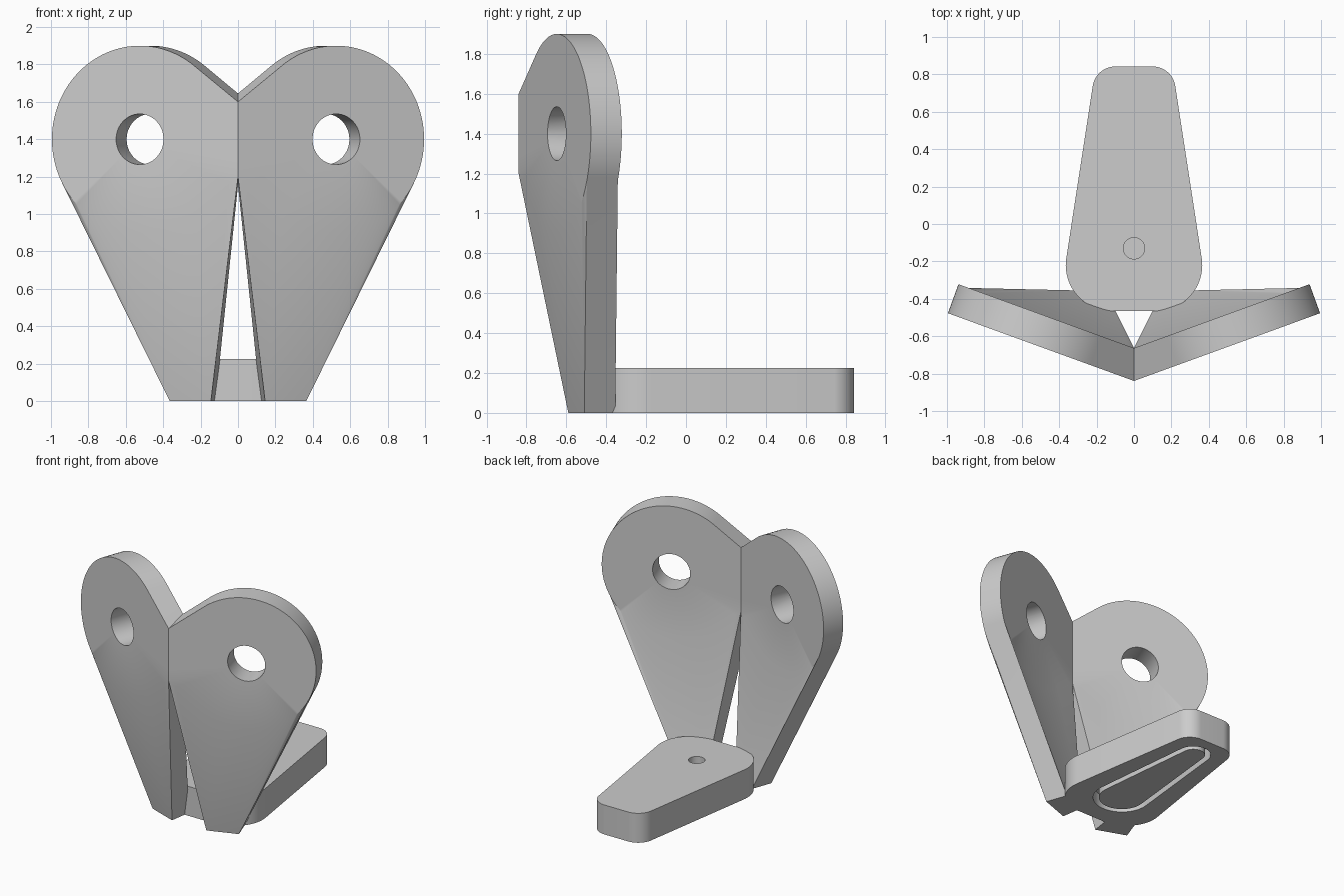
import bpy, bmesh, math
from mathutils import Vector

cube = bpy.data.objects.get("Cube")
if cube:
    bpy.data.objects.remove(cube, do_unlink=True)

# Single grey material
grey = bpy.data.materials.new("plain grey")
grey.use_nodes = True
colour = (0.604, 0.604, 0.604, 1)
grey.diffuse_color = colour
grey.node_tree.nodes["Principled BSDF"].inputs["Base Color"].default_value = colour


def make_object(name, bm):
    bmesh.ops.recalc_face_normals(bm, faces=bm.faces[:])
    mesh = bpy.data.meshes.new(name)
    bm.to_mesh(mesh)
    bm.free()
    obj = bpy.data.objects.new(name, mesh)
    bpy.context.collection.objects.link(obj)
    mesh.materials.append(grey)
    return obj


def activate(obj):
    bpy.ops.object.select_all(action='DESELECT')
    obj.select_set(True)
    bpy.context.view_layer.objects.active = obj


def cut(obj, cutter):
    activate(obj)
    mod = obj.modifiers.new("cut", 'BOOLEAN')
    mod.operation = 'DIFFERENCE'
    mod.solver = 'EXACT'
    mod.object = cutter
    bpy.ops.object.modifier_apply(modifier=mod.name)
    bpy.data.objects.remove(cutter, do_unlink=True)


def smooth(obj):
    activate(obj)
    bpy.ops.object.shade_smooth_by_angle(angle=math.radians(25))


def line(a, b, n):
    """Points from a towards b, without b."""
    return [a.lerp(b, i / n) for i in range(n)]


# Angled lug plates: a round plate drawn out to a corner at the centre seam
turn = math.radians(20)
along = Vector((math.cos(turn), math.sin(turn), 0))
back = Vector((-math.sin(turn), math.cos(turn), 0)) * 0.165
centre = Vector((0.525, -0.648, 1.4))
RADIUS, HOLE, TANGENT, STEP, LINE = 0.5, 0.135, 128, 2, 5


def lug_outline(seam, half):
    """Flat outline starting at the lower seam corner, going outwards."""
    arc = [Vector((math.cos(a), math.sin(a))) * RADIUS for a in
           (math.radians(d) for d in range(-TANGENT, TANGENT + 1, STEP))]
    low, high = Vector((-seam, -half)), Vector((-seam, half))
    return (line(low, arc[0], LINE) + arc[:-1] + line(arc[-1], high, LINE)
            + line(high, low, LINE))


bottom = LINE + (TANGENT - 90) // STEP      # lowest point of the rim
outer = LINE + (TANGENT - 28) // STEP       # where the leg's outer edge leaves

bm = bmesh.new()
for side in (1, -1):
    def vert(p):
        return bm.verts.new((p.x * side, p.y, p.z))

    layers = []
    for shift, half, feet in (
            (0, 0.2, ((0.145, -0.59, 0), (0.365, -0.51, 0))),
            (1, 0.245, ((0.12, -0.424, 0), (0.309, -0.355, 0)))):
        origin = centre + back * shift
        flat = lug_outline(origin.x / along.x, half)
        rim = [vert(origin + along * p.x + Vector((0, 0, p.y))) for p in flat]
        ring = [vert(origin + along * p.x + Vector((0, 0, p.y)))
                for p in (q.normalized() * HOLE for q in flat)]
        inner_foot, outer_foot = [vert(Vector(f)) for f in feet]
        n = len(rim)
        # Plate face around the hole
        for i in range(n):
            j = (i + 1) % n
            bm.faces.new((rim[i], rim[j], ring[j], ring[i]))
        # Leg face fanned from the rim to the foot
        for i in range(outer):
            foot = inner_foot if i < bottom else outer_foot
            bm.faces.new((rim[i + 1], rim[i], foot))
        bm.faces.new((rim[bottom], inner_foot, outer_foot))
        # Outer border, from the upper seam corner round to the lower one
        border = rim[outer:n - LINE + 1][::-1] + [outer_foot, inner_foot, rim[0]]
        layers.append((border, ring + ring[:1]))
    # Walls joining front and back
    for front, rear in zip(*layers):
        for i in range(len(front) - 1):
            bm.faces.new((front[i], front[i + 1], rear[i + 1], rear[i]))
bmesh.ops.remove_doubles(bm, verts=bm.verts[:], dist=0.0005)
smooth(make_object("lug_plates", bm))


def slab(name, discs, z0, z1, n=64):
    """Upright prism wrapped around circles given as x, y, radius."""
    bm = bmesh.new()
    for x, y, r in discs:
        for i in range(n):
            a = 2 * math.pi * i / n
            for z in (z0, z1):
                bm.verts.new((x + r * math.cos(a), y + r * math.sin(a), z))
    bmesh.ops.convex_hull(bm, input=bm.verts[:])
    loose = [v for v in bm.verts if not v.link_faces]
    bmesh.ops.delete(bm, geom=loose, context='VERTS')
    bmesh.ops.dissolve_limit(bm, angle_limit=math.radians(0.2),
                             verts=bm.verts[:], edges=bm.edges[:])
    return make_object(name, bm)


# Tapered base with rounded corners
base = slab("base", [(s * x, y, r) for s in (1, -1)
                     for x, y, r in ((0.12, -0.22, 0.245), (0.1, 0.72, 0.122))],
            0, 0.225)

# Groove loop in the underside
groove = slab("groove", [(0, -0.13, 0.2), (0, 0.64, 0.12)], -0.1, 0.1)
cut(groove, slab("island", [(0, -0.13, 0.16), (0, 0.64, 0.08)], -0.2, 0.2))
cut(base, groove)

# Blind hole in the top
cut(base, slab("base_hole", [(0, -0.13, 0.057)], 0.11, 0.3))
smooth(base)
